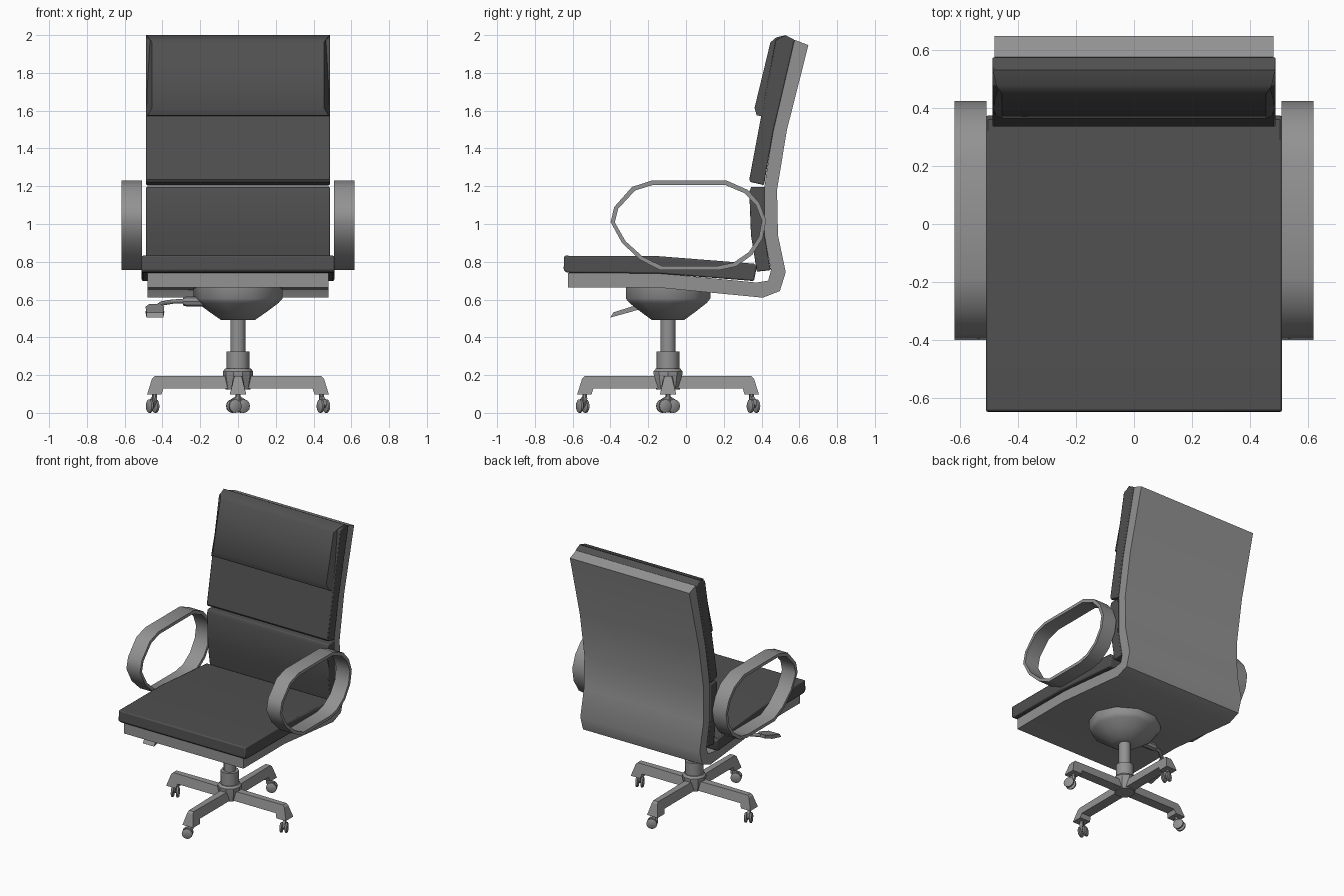
import bpy, bmesh, math
from mathutils import Matrix, Vector

if "Cube" in bpy.data.objects:
    bpy.data.objects.remove(bpy.data.objects["Cube"])


def material(name, v):
    m = bpy.data.materials.new(name)
    m.diffuse_color = (v, v, v, 1)
    m.use_nodes = True
    m.node_tree.nodes["Principled BSDF"].inputs["Base Color"].default_value = m.diffuse_color
    return m


DARK = material("dark grey upholstery", 0.08)
GREY = material("mid grey frame", 0.29)
BASE_Y = -0.095


def finish(name, bm, mat, matrix=None, angle=35, bevel=0):
    bmesh.ops.recalc_face_normals(bm, faces=bm.faces)
    me = bpy.data.meshes.new(name)
    bm.to_mesh(me)
    bm.free()
    me.materials.append(mat)
    ob = bpy.data.objects.new(name, me)
    bpy.context.collection.objects.link(ob)
    if matrix is not None:
        ob.matrix_world = matrix
    if bevel:
        b = ob.modifiers.new("soft edge", "BEVEL")
        b.width, b.segments = bevel, 2
        b.limit_method = "ANGLE"
        b.angle_limit = math.radians(50)
    bpy.ops.object.select_all(action="DESELECT")
    ob.select_set(True)
    bpy.context.view_layer.objects.active = ob
    bpy.ops.object.shade_smooth_by_angle(angle=math.radians(angle))
    return ob


def prism(name, profile, mat, half=None, **kw):
    """Side profile (y, z[, half width]) spread symmetrically across x."""
    bm = bmesh.new()
    sides = []
    for s in (-1, 1):
        sides.append([bm.verts.new((s * (p[2] if len(p) > 2 else half), p[0], p[1]))
                      for p in profile])
    a, b = sides
    n = len(a)
    bm.faces.new(a)
    bm.faces.new(b)
    for i in range(n):
        j = (i + 1) % n
        bm.faces.new((a[i], a[j], b[j], b[i]))
    return finish(name, bm, mat, **kw)


def lathe(name, profile, n, mat, matrix=None, **kw):
    """Closed turned part from (radius, z) points."""
    bm = bmesh.new()
    rings = [[bm.verts.new((r * math.cos(2 * math.pi * k / n),
                            r * math.sin(2 * math.pi * k / n), z))
              for k in range(n)] for r, z in profile]
    for a, b in zip(rings, rings[1:]):
        for k in range(n):
            j = (k + 1) % n
            bm.faces.new((a[k], a[j], b[j], b[k]))
    bm.faces.new(rings[0])
    bm.faces.new(rings[-1])
    return finish(name, bm, mat, matrix, **kw)


# One-piece seat and back shell
prism("shell", [(-0.624, 0.664), (-0.15, 0.664), (0.407, 0.61), (0.497, 0.645),
                (0.528, 0.745), (0.487, 0.94), (0.482, 1.18), (0.534, 1.497),
                (0.648, 1.947), (0.575, 1.975), (0.46, 1.49), (0.414, 1.19),
                (0.414, 0.94), (0.45, 0.755), (0.435, 0.70), (0.375, 0.69),
                (-0.15, 0.74), (-0.624, 0.74)], GREY, 0.48, angle=50)

# Cushions
prism("seat_cushion", [(-0.648, 0.755), (-0.645, 0.832), (-0.15, 0.83),
                       (0.36, 0.79), (0.375, 0.775), (0.36, 0.698),
                       (-0.15, 0.738), (-0.63, 0.742)], DARK, 0.51, bevel=0.008)
prism("lower_back_cushion", [(0.375, 0.748), (0.344, 0.94), (0.335, 1.17),
                             (0.345, 1.197), (0.416, 1.197), (0.416, 0.94),
                             (0.448, 0.755)], DARK, 0.487, bevel=0.006)
prism("upper_back_cushion", [(0.335, 1.235), (0.397, 1.566), (0.475, 1.975),
                             (0.53, 1.998), (0.575, 1.975), (0.462, 1.49),
                             (0.413, 1.206), (0.342, 1.222)],
      DARK, 0.488, bevel=0.006)
# Headrest pad, its front narrower than its base
prism("headrest_pad", [(0.41, 1.57, 0.488), (0.374, 1.575, 0.478),
                       (0.363, 1.615, 0.455), (0.447, 1.962, 0.455),
                       (0.478, 1.988, 0.475), (0.53, 2.0, 0.486)],
      DARK, angle=60)

# Looped armrests
LOOP = [(-0.185, 1.229), (0.217, 1.229), (0.328, 1.18), (0.39, 1.11),
        (0.424, 1.02), (0.407, 0.926), (0.35, 0.836), (0.265, 0.775),
        (0.18, 0.757), (-0.138, 0.757), (-0.243, 0.81), (-0.339, 0.90),
        (-0.399, 1.01), (-0.38, 1.09), (-0.286, 1.196)]
for side, label in ((-1, "left"), (1, "right")):
    bm = bmesh.new()
    rows = []
    for y, z in LOOP:
        yi, zi = 0.0125 + (y - 0.0125) * 0.946, 0.993 + (z - 0.993) * 0.907
        rows.append([bm.verts.new((side * x, a, b)) for x, a, b in
                     ((0.508, y, z), (0.618, y, z), (0.618, yi, zi), (0.508, yi, zi))])
    for i, r in enumerate(rows):
        q = rows[(i + 1) % len(rows)]
        for k in range(4):
            m = (k + 1) % 4
            bm.faces.new((r[k], r[m], q[m], q[k]))
    finish(label + "_armrest", bm, GREY, angle=45)

# Tilt housing, gas column and hub
centre = Matrix.Translation((0, BASE_Y, 0))
lathe("tilt_housing", [(0.235, 0.69), (0.235, 0.605), (0.215, 0.582),
                       (0.155, 0.537), (0.09, 0.492)], 10, GREY, centre, angle=60)
lathe("gas_column", [(0.04, 0.30), (0.04, 0.50)], 12, GREY, centre)
lathe("column_sleeve", [(0.06, 0.20), (0.06, 0.325)], 12, GREY, centre)
lathe("hub", [(0.066, 0.125), (0.08, 0.205), (0.08, 0.22), (0.068, 0.235)],
      10, GREY, centre)

# Four legs with casters
for k, label in enumerate(("back", "left", "front", "right")):
    turn = centre @ Matrix.Rotation(k * math.pi / 2, 4, "Z")
    prism(label + "_leg", [(0.02, 0.13, 0.036), (0.395, 0.13, 0.036),
                           (0.405, 0.098, 0.043), (0.481, 0.098, 0.043),
                           (0.455, 0.182, 0.022), (0.442, 0.195, 0.019),
                           (0.02, 0.195, 0.026)], GREY, matrix=turn, angle=20)
    swivel = turn @ Matrix.Translation((0, 0.442, 0)) @ Matrix.Rotation(math.radians(25), 4, "Z")
    lathe(label + "_caster_stem", [(0.013, 0.06), (0.013, 0.10)], 8, GREY, swivel)
    # fork reaching from the stem down to the axle
    fork = swivel @ Matrix.Rotation(-math.pi / 2, 4, "Z")
    prism(label + "_caster_fork", [(-0.015, 0.078), (0.012, 0.086), (0.04, 0.07),
                                   (0.045, 0.04), (0.03, 0.025), (0.012, 0.035),
                                   (-0.012, 0.06)], GREY, 0.009, matrix=fork)
    for s in (-1, 1):
        wheel = (swivel @ Matrix.Translation((0.024, s * 0.017, 0.036))
                 @ Matrix.Rotation(math.pi / 2, 4, "X"))
        lathe(label + "_caster_wheel", [(0.03, -0.009), (0.036, -0.005),
                                        (0.036, 0.005), (0.03, 0.009)],
              12, GREY, wheel)

# Height lever: socket, bent rod and paddle
socket = Matrix.Translation((-0.29, -0.13, 0.59)) @ Matrix.Rotation(math.pi / 2, 4, "Y")
lathe("lever_socket", [(0.022, 0), (0.027, 0.02), (0.027, 0.12)], 8, GREY, socket)
cu = bpy.data.curves.new("lever_rod", "CURVE")
cu.dimensions = "3D"
cu.bevel_depth, cu.bevel_resolution, cu.use_fill_caps = 0.013, 1, True
sp = cu.splines.new("POLY")
path = [(-0.27, -0.13, 0.592), (-0.34, -0.145, 0.59), (-0.40, -0.19, 0.58),
        (-0.435, -0.26, 0.557)]
sp.points.add(len(path) - 1)
for pt, co in zip(sp.points, path):
    pt.co = (*co, 1)
cu.materials.append(GREY)
bpy.context.collection.objects.link(bpy.data.objects.new("lever_rod", cu))
prism("lever_paddle", [(-0.40, 0.505, 0.045), (-0.385, 0.532, 0.045),
                       (-0.29, 0.562, 0.05), (-0.235, 0.577, 0.03),
                       (-0.235, 0.552, 0.03), (-0.29, 0.535, 0.05)],
      GREY, matrix=Matrix.Translation((-0.44, 0, 0)))
